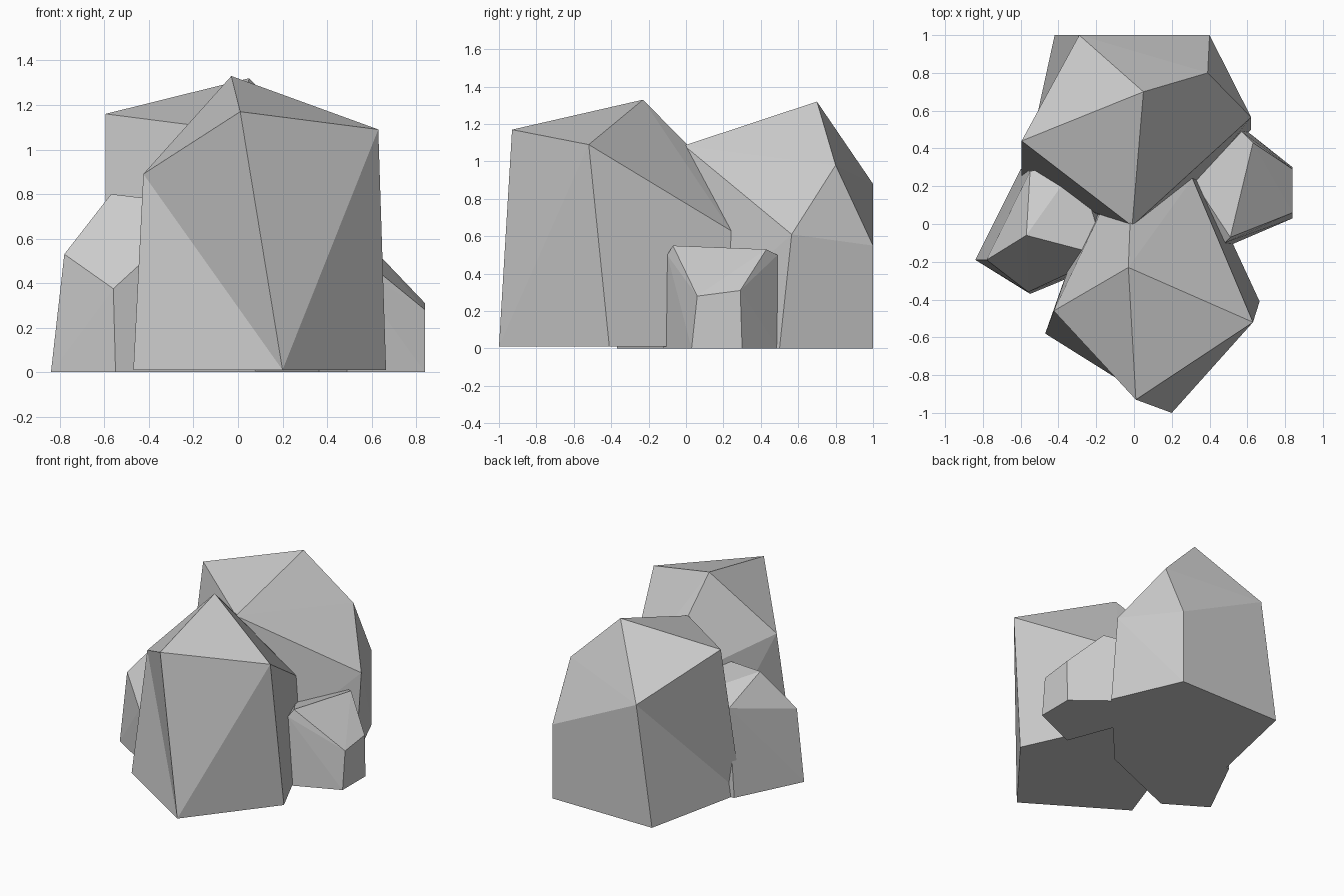
import bpy, bmesh
from mathutils import Vector

if "Cube" in bpy.data.objects:
    bpy.data.objects.remove(bpy.data.objects["Cube"])


def rock(name, upper, base, base_z=0.0, flip=()):
    """Faceted boulder: convex hull of a few corner points over a flat footprint.
    flip lists edges (as pairs of corners) turned the other way to make a shallow dent."""
    bm = bmesh.new()
    for p in upper + [(x, y, base_z) for x, y in base]:
        bm.verts.new(p)
    bmesh.ops.convex_hull(bm, input=bm.verts[:])
    # drop any corner that ended up inside the hull
    loose = [v for v in bm.verts if not v.link_faces]
    bmesh.ops.delete(bm, geom=loose, context='VERTS')
    for pair in flip:
        ends = [min(bm.verts, key=lambda v: (v.co - Vector(p)).length) for p in pair]
        edge = bm.edges.get(ends)
        if edge:
            bmesh.ops.rotate_edges(bm, edges=[edge], use_ccw=False)
    bmesh.ops.recalc_face_normals(bm, faces=bm.faces[:])
    mesh = bpy.data.meshes.new(name)
    bm.to_mesh(mesh)
    bm.free()
    obj = bpy.data.objects.new(name, mesh)
    bpy.context.collection.objects.link(obj)
    return obj


# tall boulder at the front
rock("front_rock",
     [(-.03, -.23, 1.33), (.01, -.93, 1.17), (.63, -.52, 1.09),
      (.31, .24, .63), (-.005, .42, .67), (-.425, -.46, .89)],
     [(.20, -1.0), (.665, -.41), (.35, .27), (-.22, .13), (-.47, -.58)], .01,
     flip=[((.01, -.93, 1.17), (-.47, -.58, .01))])

# tall boulder at the back
rock("back_rock",
     [(.05, .70, 1.32), (-.595, .44, 1.16), (-.29, 1.0, .88),
      (.39, .80, .98), (.40, 1.0, .55), (.62, .565, .61), (-.01, -.01, 1.085)],
     [(.62, .50), (.40, 1.0), (-.42, 1.0), (-.595, .20), (.08, -.11)],
     flip=[((-.595, .44, 1.16), (-.42, 1.0, 0))])

# medium boulder on the left
rock("left_rock",
     [(-.57, -.06, .80), (-.78, -.19, .53), (-.56, -.36, .375),
      (-.15, -.17, .75), (-.30, .32, .71), (-.55, .28, .65)],
     [(-.84, -.19), (-.55, -.37), (.08, -.11), (-.2, .35), (-.60, .29)])

# small boulder on the right
rock("right_rock",
     [(.63, .43, .53), (.51, -.07, .55), (.84, .29, .31), (.84, .06, .28),
      (.57, .49, .50), (.48, -.10, .50), (.32, .22, .44)],
     [(.84, .30), (.84, .03), (.49, -.12), (.33, .30), (.60, .49)])
